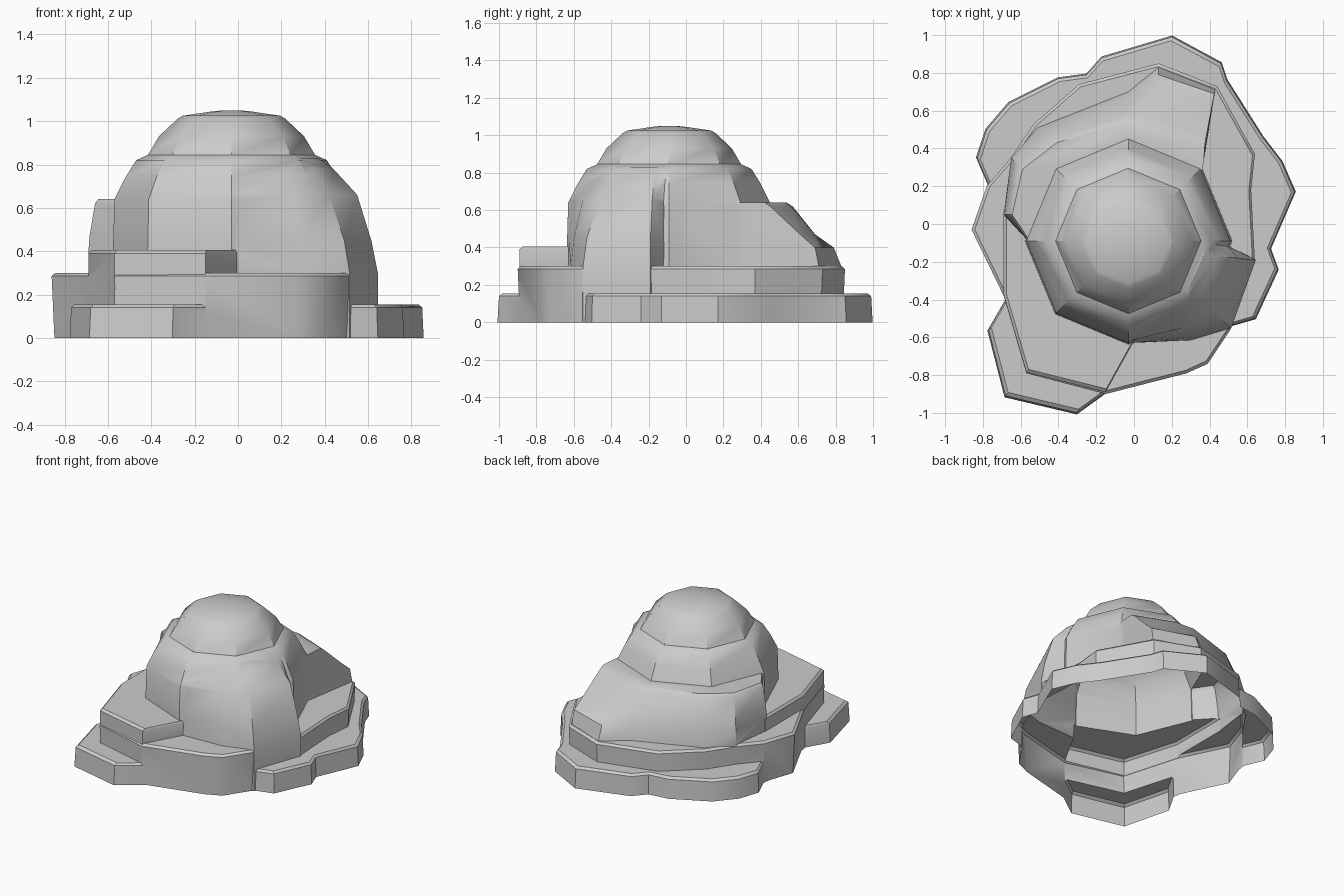
import bpy, bmesh, math

FLOOR = -0.2   # parts start below ground, trimmed at z = 0 after the union


def loft(name, rings):
    """Closed solid through (z, outline) rings with equal point counts."""
    bm = bmesh.new()
    loops = [[bm.verts.new((x, y, z)) for x, y in pts] for z, pts in rings]
    n = len(loops[0])
    for lo, hi in zip(loops, loops[1:]):
        for i in range(n):
            j = (i + 1) % n
            bm.faces.new((lo[i], lo[j], hi[j], hi[i]))
    bm.faces.new(loops[-1])
    bm.faces.new(loops[0][::-1])
    bmesh.ops.recalc_face_normals(bm, faces=bm.faces)
    me = bpy.data.meshes.new(name)
    bm.to_mesh(me)
    bm.free()
    ob = bpy.data.objects.new(name, me)
    bpy.context.collection.objects.link(ob)
    return ob


def scaled(pts, s):
    return [(x * s, y * s) for x, y in pts]


def slab(name, pts, z, flare=1.0):
    """Flat-topped ledge with a small chamfer at the rim."""
    return loft(name, [(FLOOR, scaled(pts, flare)), (0, scaled(pts, flare)),
                       (z - 0.015, pts), (z, scaled(pts, 0.98))])


# lowest ledge, all round
low = slab("low_ledge", [
    (0.85, 0.17), (0.72, -0.13), (0.76, -0.24), (0.64, -0.5), (0.5, -0.54),
    (0.27, -0.75), (-0.12, -0.87), (-0.3, -1.0), (-0.68, -0.91), (-0.77, -0.56),
    (-0.66, -0.37), (-0.8, -0.03), (-0.77, 0.21), (-0.83, 0.35), (-0.78, 0.5),
    (-0.66, 0.64), (-0.4, 0.77), (-0.25, 0.79), (-0.17, 0.88), (0.2, 0.99),
    (0.46, 0.85), (0.49, 0.76), (0.68, 0.46), (0.78, 0.33)], 0.155, 1.008)

# second ledge
mid = slab("middle_ledge", [
    (-0.15, -0.9), (0.28, -0.79), (0.39, -0.74), (0.51, -0.56), (0.64, -0.2),
    (0.62, 0.18), (0.64, 0.37), (0.44, 0.73), (0.13, 0.85), (-0.29, 0.74),
    (-0.53, 0.53), (-0.66, 0.34), (-0.78, 0.2), (-0.86, -0.03), (-0.69, -0.38),
    (-0.57, -0.79)], 0.3, 0.985)

# third ledge, front left
upper = slab("upper_ledge", [
    (-0.15, -0.89), (0.0, -0.62), (-0.02, 0.0), (-0.3, 0.2), (-0.69, 0.07),
    (-0.69, -0.375), (-0.57, -0.785)], 0.405)

# sloping shoulder behind the dome
foot = [(-0.56, -0.09), (0.0, -0.1), (0.5, -0.1), (0.37, 0.34), (0.43, 0.71), (0.13, 0.83),
        (-0.03, 0.7), (-0.51, 0.51), (-0.65, 0.35), (-0.69, 0.05)]
foot[2] = (0.3, -0.1)
shoulder = loft("back_shoulder", [
    (FLOOR, foot), (0.3, foot),
    (0.4, [(-0.56, -0.09), (0.0, -0.1), (0.3, -0.1), (0.37, 0.34), (0.425, 0.69),
           (0.13, 0.79), (-0.03, 0.68), (-0.49, 0.5), (-0.65, 0.35), (-0.69, 0.05)]),
    (0.47, [(-0.56, -0.09), (0.0, -0.1), (0.3, -0.1), (0.37, 0.34), (0.41, 0.61),
            (0.12, 0.69), (-0.03, 0.65), (-0.47, 0.48), (-0.64, 0.34), (-0.685, 0.05)]),
    (0.62, [(-0.56, -0.09), (0.0, -0.1), (0.3, -0.1), (0.37, 0.34), (0.38, 0.45),
            (0.11, 0.56), (-0.04, 0.57), (-0.42, 0.45), (-0.61, 0.31), (-0.66, 0.05)]),
    (0.64, [(-0.55, -0.09), (0.0, -0.1), (0.3, -0.1), (0.37, 0.34), (0.375, 0.42),
            (0.1, 0.53), (-0.05, 0.54), (-0.41, 0.43), (-0.59, 0.29), (-0.645, 0.05)])])


# eight-sided stepped dome
def octagon(r):
    return [(-0.03 + r * math.cos(i * math.pi / 4), -0.09 + r * math.sin(i * math.pi / 4))
            for i in range(8)]


dome = loft("dome", [(z, octagon(r)) for z, r in [
    (FLOOR, 0.55), (0.3, 0.55), (0.64, 0.54), (0.74, 0.49), (0.82, 0.44), (0.845, 0.385),
    (0.93, 0.335), (1.01, 0.25), (1.025, 0.225), (1.045, 0.09), (1.05, 0.04)]])


# front right bulge of the dome
def bulge_ring(corner, side, mid_pt, front):
    return [(0.1, -0.1), (-0.03, front), mid_pt, side, corner, (0.47, -0.1)]


base = bulge_ring((0.645, -0.19), (0.515, -0.55), (0.3, -0.615), -0.63)
bulge = loft("front_bulge", [
    (FLOOR, base), (0.3, base),
    (0.45, bulge_ring((0.615, -0.19), (0.49, -0.53), (0.29, -0.6), -0.63)),
    (0.66, bulge_ring((0.55, -0.18), (0.42, -0.46), (0.26, -0.55), -0.62)),
    (0.78, [(0.1, -0.1), (-0.03, -0.55), (0.22, -0.45), (0.35, -0.38), (0.44, -0.17), (0.42, -0.1)]),
    (0.83, [(0.1, -0.1), (-0.03, -0.5), (0.2, -0.4), (0.29, -0.34), (0.37, -0.16), (0.36, -0.1)])])

# join into one shell
parts = [mid, upper, shoulder, dome, bulge]
for p in parts:
    m = low.modifiers.new(p.name, 'BOOLEAN')
    m.operation, m.solver, m.object = 'UNION', 'EXACT', p
dg = bpy.context.evaluated_depsgraph_get()
me = bpy.data.meshes.new_from_object(low.evaluated_get(dg))
low.modifiers.clear()
low.data = me
low.name = "terraced_rock"
for p in parts:
    bpy.data.objects.remove(p)

# trim at ground level, leaving the underside open
bm = bmesh.new()
bm.from_mesh(me)
bmesh.ops.bisect_plane(bm, geom=bm.verts[:] + bm.edges[:] + bm.faces[:],
                       plane_co=(0, 0, 0), plane_no=(0, 0, 1), clear_inner=True)
bm.to_mesh(me)
bm.free()

bpy.context.view_layer.objects.active = low
low.select_set(True)
bpy.ops.object.shade_smooth_by_angle(angle=math.radians(35))
